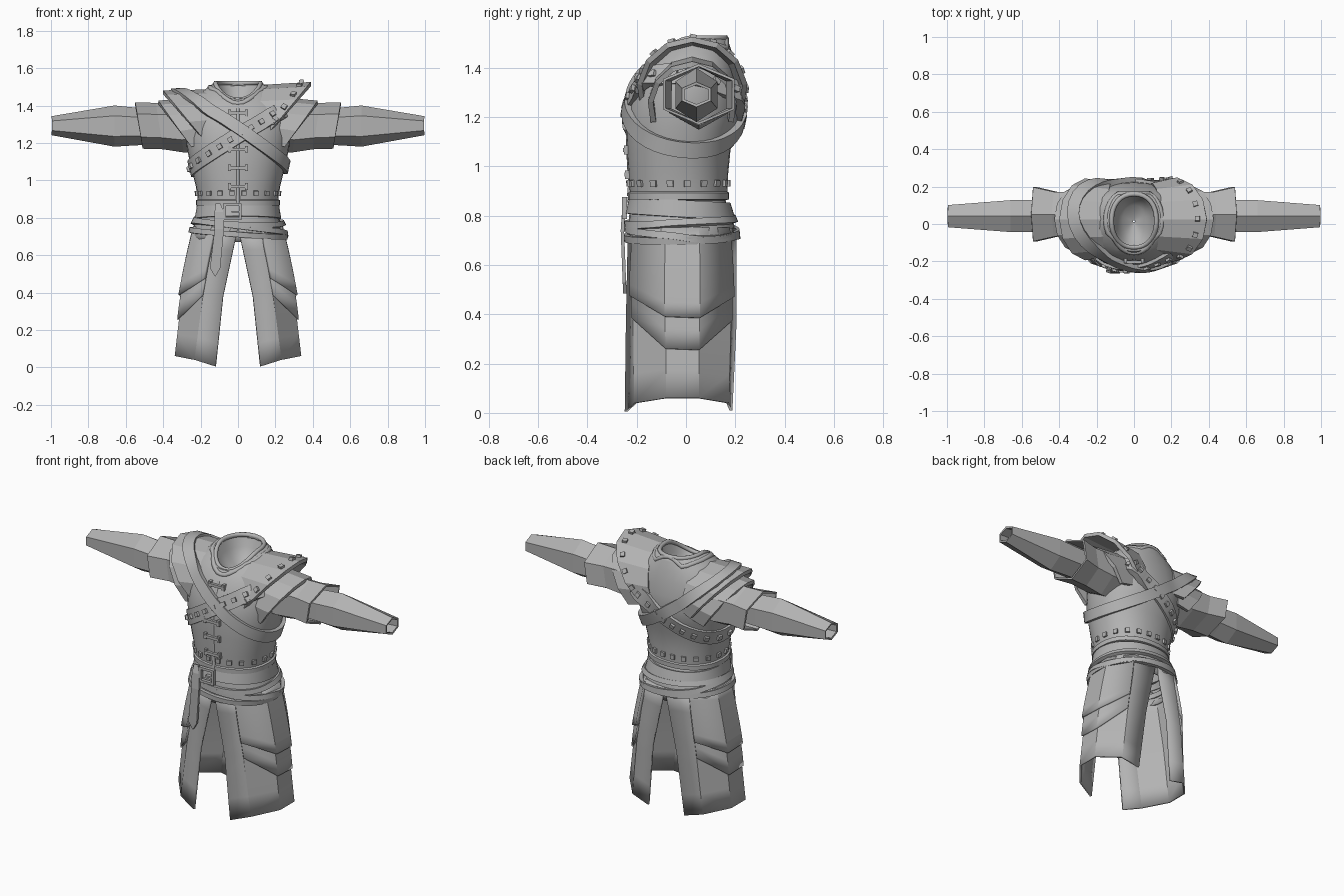
import bpy, bmesh, math
from math import sin, cos, pi, radians
from mathutils import Vector, Matrix
from mathutils.bvhtree import BVHTree

cube = bpy.data.objects.get("Cube")
if cube:
    bpy.data.objects.remove(cube)

grey = bpy.data.materials.new("plain_grey")
grey.use_nodes = True
grey.diffuse_color = (0.45, 0.45, 0.45, 1)
grey.node_tree.nodes["Principled BSDF"].inputs["Base Color"].default_value = (0.45, 0.45, 0.45, 1)


def loft(rings, closed=True):
    """Vertices and quads joining rows of points."""
    n = len(rings[0])
    verts = [Vector(p) for r in rings for p in r]
    faces = []
    for i in range(len(rings) - 1):
        for j in range(n if closed else n - 1):
            k = (j + 1) % n
            faces.append((i * n + j, i * n + k, (i + 1) * n + k, (i + 1) * n + j))
    return verts, faces


def add_object(name, verts, faces, thick=0.0, angle=30):
    mesh = bpy.data.meshes.new(name)
    mesh.from_pydata(verts, [], faces)
    bm = bmesh.new()
    bm.from_mesh(mesh)
    bmesh.ops.recalc_face_normals(bm, faces=bm.faces)
    bm.to_mesh(mesh)
    bm.free()
    mesh.materials.append(grey)
    ob = bpy.data.objects.new(name, mesh)
    bpy.context.collection.objects.link(ob)
    if thick:
        mod = ob.modifiers.new("thickness", "SOLIDIFY")
        mod.thickness, mod.offset = thick, 0
    if angle:
        bpy.ops.object.select_all(action="DESELECT")
        ob.select_set(True)
        bpy.context.view_layer.objects.active = ob
        bpy.ops.object.shade_smooth_by_angle(angle=radians(angle))


def add_boxes(name, boxes):
    """One object from (position, rotation matrix, size) boxes."""
    bm = bmesh.new()
    for pos, rot, size in boxes:
        m = Matrix.Translation(pos) @ rot.to_4x4() @ Matrix.Diagonal((*size, 1))
        bmesh.ops.create_cube(bm, size=1, matrix=m)
    mesh = bpy.data.meshes.new(name)
    bm.to_mesh(mesh)
    bm.free()
    mesh.materials.append(grey)
    bpy.context.collection.objects.link(bpy.data.objects.new(name, mesh))


def add_tube(name, points, radius, cyclic):
    cu = bpy.data.curves.new(name, "CURVE")
    cu.dimensions, cu.bevel_depth, cu.bevel_resolution = "3D", radius, 1
    sp = cu.splines.new("POLY")
    sp.points.add(len(points) - 1)
    for p, co in zip(sp.points, points):
        p.co = (*co, 1)
    sp.use_cyclic_u = cyclic
    cu.materials.append(grey)
    bpy.context.collection.objects.link(bpy.data.objects.new(name, cu))


# Torso: height, half width, front y, back y, drop of the front
def torso_ring(z, rx, yf, yb, drop, n=32):
    ring = []
    for i in range(n):
        c, s = cos(2 * pi * i / n), sin(2 * pi * i / n)
        x = rx * math.copysign(abs(c) ** 0.9, c)
        y = (yf + yb) / 2 + (yb - yf) / 2 * math.copysign(abs(s) ** 0.9, s)
        ring.append((x, y, z - drop * max(0, -s) ** 1.5))
    return ring


profile = [(.67, .238, -.222, .19, 0), (.71, .244, -.226, .195, 0), (.76, .23, -.226, .19, 0),
           (.80, .21, -.225, .175, 0), (.865, .20, -.212, .155, 0),
           (.87, .22, -.23, .17, 0), (.89, .22, -.23, .17, 0), (.895, .21, -.223, .163, 0),
           (.97, .22, -.228, .165, 0), (1.07, .245, -.233, .175, 0), (1.16, .265, -.236, .205, 0),
           (1.23, .275, -.232, .22, 0), (1.31, .28, -.21, .215, 0), (1.39, .265, -.175, .20, 0),
           (1.45, .215, -.155, .185, .04), (1.495, .155, -.142, .17, .065), (1.52, .12, -.125, .16, .09)]
torso = loft([torso_ring(*p) for p in profile])
add_object("torso", *torso, thick=.012, angle=40)
hull_v, hull_f = list(torso[0]), list(torso[1])

# Neck lining
lining = [profile[-1], (1.46, .095, -.10, .135, .05), (1.40, .06, -.06, .10, .02), (1.375, .005, .01, .02, 0)]
add_object("neck_lining", *loft([torso_ring(*p) for p in lining]), angle=60)


# Shoulder caps: arcs over the arm, from the chest to a flared edge
def cap_arc(s, xt, zt, xb, zb, ry, yc=.025, n=8):
    row = []
    for i in range(n + 1):
        a = radians(-112 + 224 * i / n)
        k = (cos(a) - cos(radians(112))) / (1 - cos(radians(112)))
        row.append((s * (xb + (xt - xb) * k), yc + ry * sin(a), zb + (zt - zb) * k))
    return row


for s, side, edge_top, edge_low, depth, neck_z in ((1, "left", (.39, 1.515), (.15, 1.235), .215, 1.5),
                                                   (-1, "right", (.40, 1.47), (.19, 1.225), .21, 1.475)):
    inner = cap_arc(s, .14, neck_z, edge_low[0] - .07, 1.24, .185)
    outer = cap_arc(s, *edge_top, *edge_low, depth)
    cap = loft([inner, outer], False)
    add_object(side + "_shoulder_cap", *cap, thick=.022, angle=0)
    hull_f += [tuple(i + len(hull_v) for i in f) for f in cap[1]]
    hull_v += cap[0]
    under = loft([cap_arc(s, .16, 1.44, .17, 1.2, .165), cap_arc(s, .425, 1.415, .25, 1.18, .17)], False)
    add_object(side + "_under_cap", *under, thick=.022, angle=0)

torso_tree = BVHTree.FromPolygons(*torso)
hull_tree = BVHTree.FromPolygons(hull_v, hull_f)


def wrap(tree, centre, normal, n):
    """Points, outward normals and tangents of a planar loop on the body."""
    centre, normal = Vector(centre), Vector(normal).normalized()
    u = Vector((0, -1, 0))
    u = (u - normal * u.dot(normal)).normalized()
    v = normal.cross(u)
    pts, nors = [], []
    for i in range(n):
        d = u * cos(2 * pi * i / n) + v * sin(2 * pi * i / n)
        p, no, _, _ = tree.ray_cast(centre + d, -d)
        pts.append(p)
        nors.append(no if no.dot(d) > 0 else -no)
    for _ in range(2):
        pts = [(pts[i - 1] + pts[i] * 2 + pts[(i + 1) % n]) / 4 for i in range(n)]
        nors = [(nors[i - 1] + nors[i] * 2 + nors[(i + 1) % n]).normalized() for i in range(n)]
    tans = [(pts[(i + 1) % n] - pts[i - 1]).normalized() for i in range(n)]
    return pts, nors, tans


def band(name, tree, centre, normal, width, height, n=48):
    rings = []
    for p, no, t in zip(*wrap(tree, centre, normal, n)):
        w = t.cross(no).normalized() * width / 2
        rings.append([p + w - no * .015, p + w + no * height, p - w + no * height, p - w - no * .015])
    add_object(name, *loft(rings + rings[:1]))


def stud_row(name, tree, centre, normal, count, height, size=.026):
    boxes = []
    loop = list(zip(*wrap(tree, centre, normal, count * 2)))
    for p, no, t in loop[1::2]:
        rot = Matrix((t, no.cross(t).normalized(), no)).transposed()
        boxes.append((p + no * height, rot, (size, size, .02)))
    add_boxes(name, boxes)


# Crossed chest straps, the studded one beneath
stud_strap = ((0, 0, 1.21), (-.62, .12, 1))
band("studded_strap", hull_tree, *stud_strap, .085, .021)
stud_row("strap_studs", hull_tree, *stud_strap, 24, .024)
band("plain_strap", hull_tree, (0, 0, 1.24), (.7, .16, 1), .065, .032)

# Waist studs, belt and sagging cords
stud_row("waist_studs", torso_tree, (0, -.03, .932), (0, 0, 1), 20, .009)
band("main_belt", torso_tree, (0, -.02, .826), (0, .07, 1), .07, .022)
for i, (z, tx, ty) in enumerate(((.772, .04, -.04), (.742, .13, .06), (.715, .06, -.02))):
    band("hip_cord_%d" % (i + 1), torso_tree, (0, -.02, z), (tx, ty, 1), .028, .027)

# Studs along the edge of the left shoulder cap
edge = cap_arc(1, .34, 1.51, .135, 1.24, .21, n=10)
boxes = []
for i in range(1, 10):
    p = Vector(edge[i])
    t = (Vector(edge[i + 1]) - Vector(edge[i - 1])).normalized()
    near, no, _, _ = hull_tree.find_nearest(p)
    no = no if no.dot(p - Vector((.2, .025, 1.25))) > 0 else -no
    t = (t - no * t.dot(no)).normalized()
    boxes.append((near + no * .014, Matrix((t, no.cross(t), no)).transposed(), (.026, .026, .02)))
add_boxes("cap_studs", boxes)

# Collar: rolled rim and an outer piping pointed at the front
add_tube("collar_rim", torso_ring(*profile[-1]), .013, True)
piping = []
for i in range(32):
    a = 2 * pi * i / 32
    x, y = .15 * cos(a), .02 + .175 * sin(a)
    if y < -.06:
        x *= .85
    hit = torso_tree.ray_cast(Vector((x, min(y, .16), 2)), Vector((0, 0, -1)))[0]
    if hit:
        piping.append(hit)
add_tube("collar_piping", piping, .014, True)


# Front seam and its clasps
def front(x, z):
    return torso_tree.ray_cast(Vector((x, -1, z)), Vector((0, 1, 0)))[0]


add_tube("front_seam", [front(0, .88 + .05 * i) for i in range(11)], .011, False)
flat = Matrix.Identity(3)
clasps = []
for z in (.967, 1.067, 1.165, 1.36):
    clasps.append((front(0, z) + Vector((0, -.014, 0)), flat, (.10, .016, .016)))
    for x in (-.045, .045):
        clasps.append((front(x, z) + Vector((0, -.01, 0)), flat, (.016, .024, .035)))
add_boxes("front_clasps", clasps)

# Buckle frame and hanging belt end
bx, bz, by = -.03, .832, -.25
frame = [(Vector((bx + d, by, bz)), flat, (.014, .02, .09)) for d in (-.042, .042)]
frame += [(Vector((bx, by, bz + d)), flat, (.084, .02, .014)) for d in (-.038, .038)]
frame.append((Vector((bx + .02, by, bz)), flat, (.05, .02, .01)))
add_boxes("belt_buckle", frame)
tongue = [(-.095, -.238, .875), (-.075, -.252, .83), (-.075, -.258, .74), (-.095, -.25, .53),
          (-.122, -.248, .485), (-.15, -.25, .53), (-.125, -.258, .74), (-.125, -.252, .83), (-.12, -.238, .875)]
add_object("belt_end", [Vector(p) for p in tongue],
           [(0, 1, 7, 8), (1, 2, 6, 7), (2, 3, 5, 6), (3, 4, 5)], .014, 0)

# Skirt: plan outline at three heights, split front and back
plans = [(0, [(.12, -.243), (.235, -.205), (.34, -.08), (.34, .05), (.235, .168), (.12, .182)]),
         (.38, [(.08, -.238), (.185, -.21), (.295, -.08), (.295, .05), (.195, .178), (.08, .2)]),
         (.75, [(.0, -.23), (.12, -.208), (.23, -.08), (.232, .05), (.14, .172), (.0, .198)])]


def skirt_point(s, c, z, out):
    lo, hi = (0, 1) if z < plans[1][0] else (1, 2)
    f = (z - plans[lo][0]) / (plans[hi][0] - plans[lo][0])
    p = Vector(plans[lo][1][c]).lerp(Vector(plans[hi][1][c]), f)
    p += (p - Vector((.06, -.02))).normalized() * out
    return (s * p.x, p.y, z)


def skirt_sheet(name, s, cols, hems, out, thick):
    rows = 6
    rings = [[skirt_point(s, c, h + (.75 - h) * r / rows, out * (1 - .9 * (r / rows) ** 2))
              for c, h in zip(cols, hems)] for r in range(rows + 1)]
    add_object(name, *loft(rings, False), thick=thick, angle=20)


for s, side in ((1, "left"), (-1, "right")):
    skirt_sheet(side + "_skirt", s, range(6), (.005, .04, .06, .06, .04, .01), 0, .012)
    skirt_sheet(side + "_upper_flap", s, (1, 2, 3, 4), (.475, .39, .385, .47), .018, .016)
    skirt_sheet(side + "_lower_flap", s, (1, 2, 3, 4), (.385, .26, .255, .375), .009, .014)


# Sleeves and forearms with a ridge on top: x, half depth, middle z, half height, slant
def arm_part(name, s, sections, yc, sides=6):
    rings = []
    for x, ry, zc, rz, slant in sections:
        ring = []
        for i in range(sides):
            a = 2 * pi * (i + .5) / sides
            ring.append((s * (x + slant * sin(a)), yc + ry / cos(pi / sides) * cos(a), zc + rz * sin(a)))
        rings.append(ring)
    add_object(name, *loft(rings), thick=.012, angle=0)


for s, side in ((1, "left"), (-1, "right")):
    arm_part(side + "_sleeve", s, [(.22, .115, 1.29, .135, 0), (.31, .115, 1.285, .13, .02),
                                   (.42, .115, 1.29, .118, .02), (.53, .14, 1.293, .118, .02)], .052)
    arm_part(side + "_forearm", s, [(.40, .08, 1.288, .09, 0), (.55, .08, 1.288, .095, 0),
                                    (.66, .08, 1.29, .104, 0), (.995, .054, 1.292, .045, 0)], .042)
